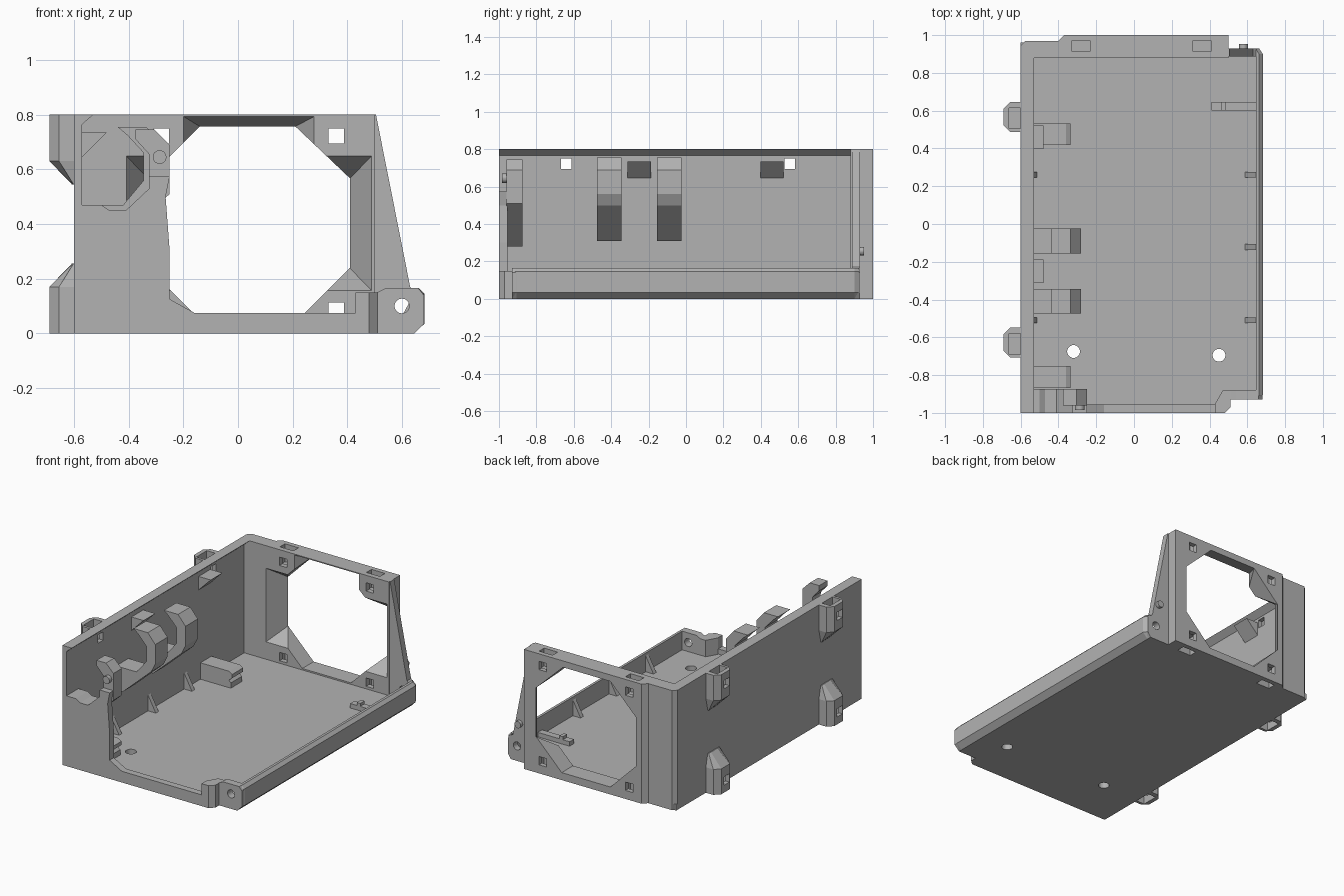
import bpy, bmesh, math

if "Cube" in bpy.data.objects:
    bpy.data.objects.remove(bpy.data.objects["Cube"], do_unlink=True)

grey = bpy.data.materials.new("plain grey")
grey.use_nodes = True
GREY = (0.45, 0.45, 0.45, 1)
grey.diffuse_color = GREY
grey.node_tree.nodes["Principled BSDF"].inputs["Base Color"].default_value = GREY


def loft(name, loops):
    """Solid skinned through matching 3D loops, capped at both ends."""
    bm = bmesh.new()
    rings = [[bm.verts.new(p) for p in loop] for loop in loops]
    n = len(rings[0])
    bm.faces.new(rings[0])
    bm.faces.new(rings[-1])
    for a, b in zip(rings, rings[1:]):
        for i in range(n):
            j = (i + 1) % n
            bm.faces.new((a[i], a[j], b[j], b[i]))
    bmesh.ops.recalc_face_normals(bm, faces=bm.faces)
    mesh = bpy.data.meshes.new(name)
    bm.to_mesh(mesh)
    bm.free()
    mesh.materials.append(grey)
    ob = bpy.data.objects.new(name, mesh)
    bpy.context.collection.objects.link(ob)
    return ob


def prism(name, pts, axis, lo, hi):
    put = {"x": lambda u, v, t: (t, u, v),
           "y": lambda u, v, t: (u, t, v),
           "z": lambda u, v, t: (u, v, t)}[axis]
    return loft(name, [[put(u, v, t) for u, v in pts] for t in (lo, hi)])


def box(name, x0, x1, y0, y1, z0, z1):
    return prism(name, [(x0, y0), (x1, y0), (x1, y1), (x0, y1)], "z", z0, z1)


def disc(name, u, v, r, axis, lo, hi, n=24):
    pts = [(u + r * math.cos(math.tau * i / n), v + r * math.sin(math.tau * i / n)) for i in range(n)]
    ob = prism(name, pts, axis, lo, hi)
    return ob


def cut(ob, *cutters):
    """Subtract the cutters from ob and discard them."""
    for c in cutters:
        mod = ob.modifiers.new("cut", "BOOLEAN")
        mod.operation, mod.solver, mod.object = "DIFFERENCE", "EXACT", c
    bpy.context.view_layer.update()
    mesh = bpy.data.meshes.new_from_object(ob.evaluated_get(bpy.context.evaluated_depsgraph_get()))
    ob.modifiers.clear()
    ob.data = mesh
    for c in cutters:
        bpy.data.objects.remove(c, do_unlink=True)


# Floor with two screw holes
floor = prism("floor", [(-0.6, -1), (0.48, -1), (0.51, -0.97), (0.51, -0.93), (0.645, -0.93),
                        (0.645, 0.93), (0.5, 0.93), (0.5, 0.96), (-0.6, 0.96)], "z", 0, 0.04)
cut(floor, disc("c", -0.32, -0.675, 0.034, "z", -0.1, 0.1),
    disc("c", 0.45, -0.695, 0.034, "z", -0.1, 0.1),
    *[box("c", x - 0.05, x + 0.05, 0.91, 0.97, -0.1, 0.1) for x in (-0.28, 0.36)])

# Low side lip, chamfered along its edges and at its ends
def lip_loop(y, out):
    return [(x, y, z) for x, z in ((0.62, 0), (0.645, 0), (out, 0.035), (out, 0.145),
                                   (out - 0.02, 0.165), (0.645, 0.165), (0.645, 0.04), (0.62, 0.04))]
loft("side_lip", [lip_loop(-0.93, 0.666), lip_loop(-0.905, 0.682),
                  lip_loop(0.9, 0.682), lip_loop(0.925, 0.666)])

# Tall side wall with an overhanging top edge and square lug holes
LUG_Y = (-0.64, 0.555)
wall = prism("side_wall", [(-0.6, 0), (-0.57, 0), (-0.57, 0.765), (-0.53, 0.8), (-0.6, 0.8)],
             "y", -1, 0.92)
cut(wall, *[box("c", -0.7, -0.5, y - 0.028, y + 0.028, z - 0.028, z + 0.028)
            for y in LUG_Y for z in (0.0775, 0.7225)])

# Outer lugs: chamfered, tapered into the wall, with a nut pocket and a cross hole
for y in LUG_Y:
    for level, flip in (("upper", False), ("lower", True)):
        zz = (lambda z: 0.8 - z) if flip else (lambda z: z)
        ring = [(-0.59, -0.08), (-0.655, -0.08), (-0.69, -0.045),
                (-0.69, 0.045), (-0.655, 0.08), (-0.59, 0.08)]
        c = y + 0.012
        loops = [[(x, c + d, zz(z)) for x, d in ring] for z in (0.8, 0.63)]
        loops.append([(max(x, -0.6 - 0.002 * i), c + d * 0.75, zz(0.545))
                      for i, (x, d) in enumerate(ring)])
        lug = loft(level + "_lug", loops)
        za, zb = sorted((zz(0.68), zz(0.85)))
        cut(lug, box("c", -0.662, -0.6, y - 0.05, y + 0.06, za, zb),
            box("c", -0.75, -0.5, y - 0.028, y + 0.028, zz(0.7225) - 0.028, zz(0.7225) + 0.028))

# Back frame with stepped corner, funnel-shaped octagon opening and nut slots
frame = prism("back_frame", [(-0.6, 0.88), (0.5, 0.88), (0.5, 1), (-0.37, 1), (-0.4, 0.97),
                             (-0.575, 0.97), (-0.6, 0.945)], "z", 0, 0.8)
L, R, B, T = -0.33, 0.41, 0.05, 0.757
cut(frame, prism("c", [(L, 0.24), (-0.14, B), (0.22, B), (R, 0.24), (R, 0.567),
                       (0.21, T), (-0.14, T), (L, 0.567)], "y", 0.8, 1.1))
def quad(x0, x1, x2, x3, z0, z1, y):
    return [(x0, y, z0), (x1, y, z0), (x2, y, z1), (x3, y, z1)]
cut(frame, loft("c", [quad(-0.2, 0.28, 0.28, -0.2, 0.5, 0.794, 0.878),
                      quad(-0.14, 0.21, 0.21, -0.14, 0.5, T, 0.999)]))
cut(frame, loft("c", [quad(-0.41, 0.49, 0.49, -0.41, 0.155, 0.65, 0.878),
                      quad(L, R, R, L, 0.238, 0.567, 0.999)]))
for x in (-0.28, 0.36):
    for z, z0, z1 in ((0.085, -0.1, 0.125), (0.722, 0.68, 0.9)):
        cut(frame, box("c", x - 0.028, x + 0.028, 0.8, 1.1, z - 0.028, z + 0.028))
        cut(frame, box("c", x - 0.05, x + 0.05, 0.915, 0.968, z0, z1))

# Slanted brace beside the frame, with screw hole and pin
brace = prism("back_brace", [(0.49, 0), (0.645, 0), (0.665, 0.03), (0.665, 0.14), (0.63, 0.17),
                             (0.505, 0.8), (0.49, 0.8)], "y", 0.887, 0.93)
cut(brace, disc("c", 0.6, 0.1, 0.027, "y", 0.8, 1.1))
disc("back_pin", 0.58, 0.255, 0.023, "y", 0.92, 0.952)

# Front lip and front corner block
prism("front_lip", [(-0.3, 0), (0.44, 0), (0.44, 0.075), (-0.16, 0.075), (-0.25, 0.125),
                    (-0.3, 0.125)], "y", -1, -0.955)
prism("front_corner_post", [(0.43, -1), (0.48, -1), (0.512, -0.97), (0.512, -0.88), (0.47, -0.88),
                            (0.43, -0.95)], "z", 0, 0.15)
tab = prism("front_corner_tab", [(0.47, 0), (0.645, 0), (0.68, 0.035), (0.68, 0.14), (0.66, 0.165),
                                 (0.54, 0.165), (0.51, 0.15), (0.47, 0.15)], "y", -0.93, -0.88)
cut(tab, disc("c", 0.6, 0.1, 0.027, "y", -1.1, -0.8))

# Front panel with its open cradle
prism("front_panel", [(-0.6, 0), (-0.25, 0), (-0.25, 0.3), (-0.265, 0.5), (-0.25, 0.575),
                      (-0.325, 0.575), (-0.325, 0.53), (-0.41, 0.45), (-0.47, 0.45), (-0.5, 0.47),
                      (-0.57, 0.47), (-0.57, 0.765), (-0.535, 0.8), (-0.6, 0.8)], "y", -1, -0.955)

# Front hook with pin, then the two wall hooks
prism("front_hook", [(-0.58, 0.28), (-0.5, 0.28), (-0.25, 0.51), (-0.25, 0.69), (-0.305, 0.745),
                     (-0.375, 0.745), (-0.375, 0.71), (-0.325, 0.655), (-0.325, 0.53), (-0.41, 0.45),
                     (-0.47, 0.45), (-0.5, 0.47), (-0.58, 0.47)], "y", -0.96, -0.873)
disc("front_pin", -0.287, 0.645, 0.025, "y", -0.985, -0.95)
for y in (-0.41, -0.09):
    prism("wall_hook", [(-0.58, 0.31), (-0.52, 0.31), (-0.31, 0.5), (-0.28, 0.56), (-0.28, 0.69),
                        (-0.335, 0.755), (-0.44, 0.755), (-0.405, 0.725), (-0.345, 0.66),
                        (-0.345, 0.56), (-0.42, 0.47), (-0.58, 0.47)], "y", y - 0.065, y + 0.065)

# Wedge stops high on the wall
for y in (-0.25, 0.46):
    prism("wall_wedge", [(-0.575, 0.645), (-0.57, 0.645), (-0.48, 0.735), (-0.575, 0.735)],
          "y", y - 0.062, y + 0.062)

# Notched blocks on the floor by the wall
for y in (-0.81, 0.475):
    prism("floor_block", [(-0.58, 0.03), (-0.345, 0.03), (-0.345, 0.075), (-0.36, 0.09),
                          (-0.335, 0.11), (-0.335, 0.135), (-0.36, 0.15), (-0.58, 0.15)],
          "y", y - 0.058, y + 0.058)

# Triangular ribs on both sides
for y in (-0.51, -0.122, 0.26):
    for x, s in ((-0.575, 1), (0.65, -1)):
        prism("rib", [(x, 0.03), (x + s * 0.068, 0.03), (x, 0.155)], "y", y - 0.015, y + 0.015)

# Cross bar near the back
box("floor_bar", 0.41, 0.65, 0.6, 0.645, 0.03, 0.07)
box("floor_bar_catch", 0.46, 0.485, 0.6, 0.645, 0.03, 0.09)
